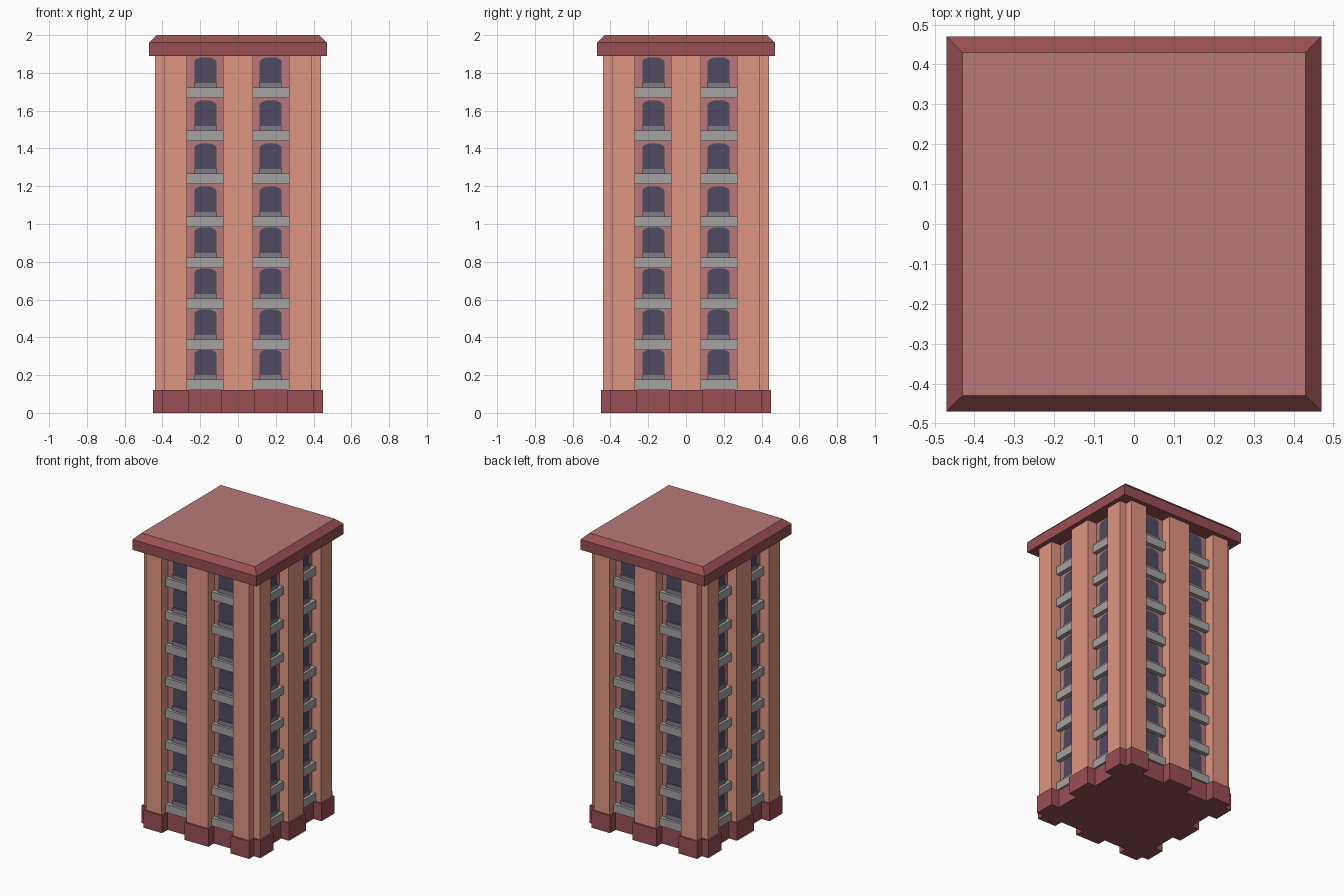
import bpy, bmesh, math
from mathutils import Matrix, Vector

if "Cube" in bpy.data.objects:
    bpy.data.objects.remove(bpy.data.objects["Cube"])


def material(name, rgb):
    m = bpy.data.materials.new(name)
    m.diffuse_color = (*rgb, 1)
    m.use_nodes = True
    m.node_tree.nodes["Principled BSDF"].inputs["Base Color"].default_value = m.diffuse_color
    return m


SALMON = material("salmon", (0.74, 0.30, 0.22))
PINK = material("dusty_pink", (0.48, 0.19, 0.19))
RED = material("dark_red", (0.32, 0.08, 0.09))
GREY = material("concrete", (0.38, 0.36, 0.36))
SILL = material("sill_grey", (0.22, 0.20, 0.25))
GLASS = material("glass", (0.08, 0.07, 0.12))


def finish(name, bm, *mats):
    bmesh.ops.recalc_face_normals(bm, faces=bm.faces)
    me = bpy.data.meshes.new(name)
    bm.to_mesh(me)
    bm.free()
    ob = bpy.data.objects.new(name, me)
    bpy.context.collection.objects.link(ob)
    for m in mats:
        me.materials.append(m)
    return ob


def prism(bm, pts, vec, rot=0.0):
    """Extrude a closed 3D outline along vec, turned about z."""
    r = Matrix.Rotation(rot, 3, 'Z')
    f = bm.faces.new([bm.verts.new(r @ Vector(p)) for p in pts])
    ext = bmesh.ops.extrude_face_region(bm, geom=[f], use_keep_orig=True)
    verts = [g for g in ext["geom"] if isinstance(g, bmesh.types.BMVert)]
    bmesh.ops.translate(bm, verts=verts, vec=r @ Vector(vec))


def block(bm, x0, x1, y0, y1, z0, z1, rot=0.0):
    prism(bm, [(x0, y0, z0), (x1, y0, z0), (x1, y1, z0), (x0, y1, z0)],
          (0, 0, z1 - z0), rot)


SIDES = [i * math.pi / 2 for i in range(4)]
BASE_Z, EAVE_Z = 0.12, 1.89
WALL = 0.37
BAYS = (-0.173, 0.173)
FLOORS = [0.177, 0.389, 0.606, 0.823, 1.04, 1.268, 1.495, 1.723]

# stepped base, one outline running round all four sides
side = [(-0.40, -0.45), (-0.26, -0.45), (-0.26, -0.39), (-0.09, -0.39),
        (-0.09, -0.45), (0.09, -0.45), (0.09, -0.39), (0.26, -0.39),
        (0.26, -0.45), (0.40, -0.45), (0.40, -0.40)]
outline = [Matrix.Rotation(a, 3, 'Z') @ Vector((x, y, 0)) for a in SIDES for x, y in side]
bm = bmesh.new()
prism(bm, outline, (0, 0, BASE_Z))
finish("base", bm, RED)

# recessed wall core
bm = bmesh.new()
block(bm, -WALL, WALL, -WALL, WALL, BASE_Z, EAVE_Z)
finish("wall_core", bm, PINK)

# centre piers and notched corner piers
centre, corner = bmesh.new(), bmesh.new()
notched = [(0.27, -0.44), (0.39, -0.44), (0.39, -0.39), (0.44, -0.39),
           (0.44, -0.27), (0.27, -0.27)]
for a in SIDES:
    block(centre, -0.08, 0.08, -0.44, -0.36, BASE_Z, EAVE_Z, a)
    prism(corner, [(x, y, BASE_Z) for x, y in notched], (0, 0, EAVE_Z - BASE_Z), a)
finish("centre_piers", centre, SALMON)
finish("corner_piers", corner, SALMON)

# arched windows, sills and balcony slabs on every floor
win, sill, balc = bmesh.new(), bmesh.new(), bmesh.new()
HW = 0.058
for a in SIDES:
    for cx in BAYS:
        bx0, bx1 = (0.08, 0.27) if cx > 0 else (-0.27, -0.08)
        for z in FLOORS:
            arch = [(cx + HW * math.cos(t), z + 0.138 + 0.022 * math.sin(t))
                    for t in [k * math.pi / 6 for k in range(7)]]
            pts = [(cx - HW, z), (cx + HW, z)] + arch
            prism(win, [(x, -WALL - 0.004, h) for x, h in pts], (0, 0.03, 0), a)
            block(sill, cx - HW, cx + HW, -0.382, -0.36, z, z + 0.028, a)
            block(balc, bx0, bx1, -0.40, -0.36, z - 0.055, z, a)
finish("windows", win, GLASS)
finish("window_sills", sill, SILL)
finish("balconies", balc, GREY)

# roof slab with bevelled rim
bm = bmesh.new()
block(bm, -0.47, 0.47, -0.47, 0.47, EAVE_Z, 1.96)
top = max(bm.faces, key=lambda f: f.calc_center_median().z)
bmesh.ops.inset_individual(bm, faces=[top], thickness=0.04, use_even_offset=True)
bmesh.ops.translate(bm, verts=top.verts[:], vec=(0, 0, 0.04))
top.material_index = 1
finish("roof", bm, RED, PINK)
